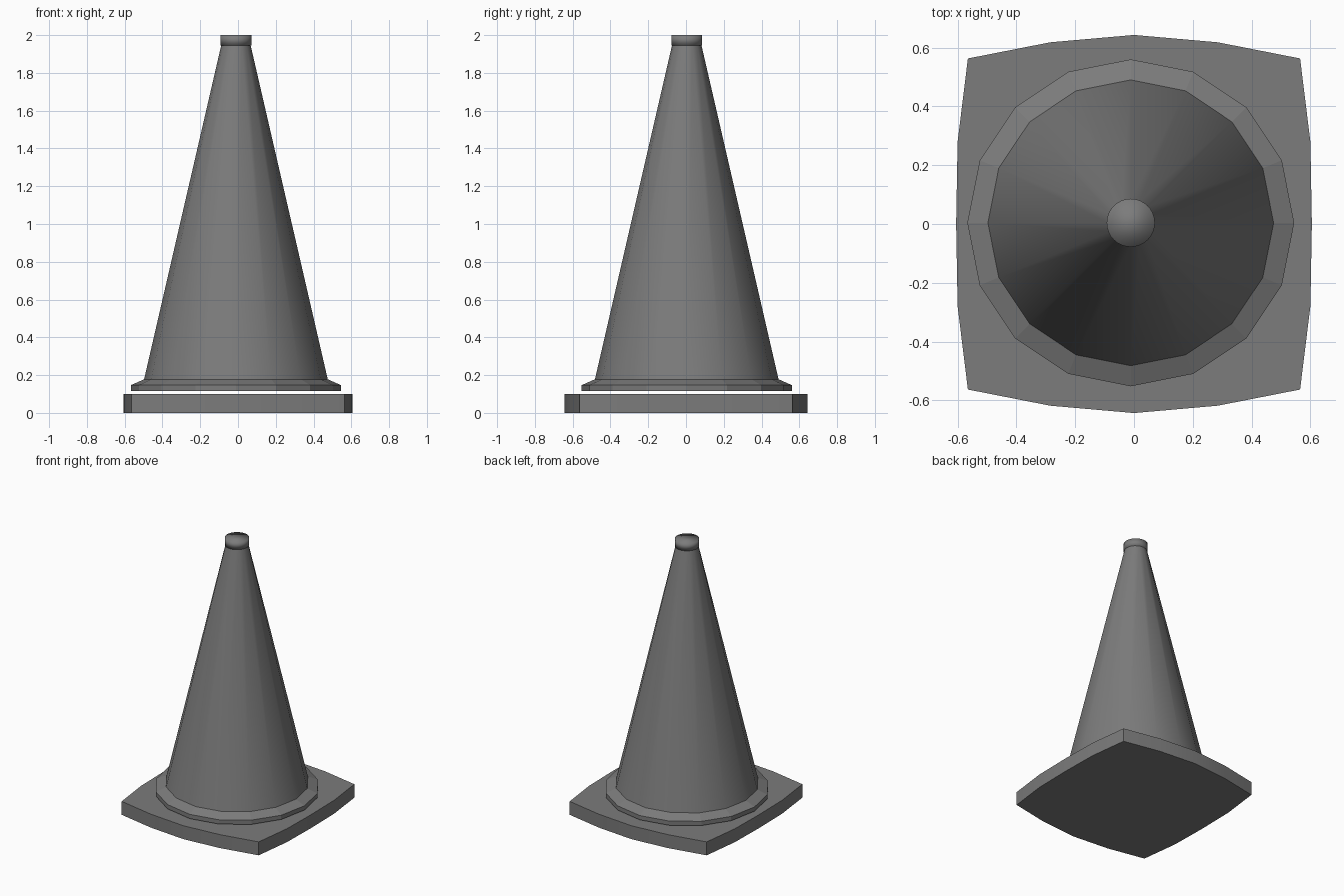
import bpy
import math

if "Cube" in bpy.data.objects:
    bpy.data.objects.remove(bpy.data.objects["Cube"], do_unlink=True)

# Single grey used on every part
grey = bpy.data.materials.new("dark_grey")
grey.use_nodes = True
COLOUR = (0.2, 0.2, 0.2, 1)
grey.diffuse_color = COLOUR
grey.node_tree.nodes["Principled BSDF"].inputs["Base Color"].default_value = COLOUR

AXIS = (-0.011, 0.004, 0)  # the cone sits slightly off the plate centre


def loft(name, rings, smooth_angle=None, location=(0, 0, 0)):
    """Join stacked rings of points into a closed solid."""
    n = len(rings[0])
    verts = [p for ring in rings for p in ring]
    faces = [tuple(reversed(range(n)))]
    for k in range(len(rings) - 1):
        for i in range(n):
            j = (i + 1) % n
            faces.append((k * n + i, k * n + j, (k + 1) * n + j, (k + 1) * n + i))
    faces.append(tuple(range((len(rings) - 1) * n, len(rings) * n)))
    mesh = bpy.data.meshes.new(name)
    mesh.from_pydata(verts, [], faces)
    mesh.materials.append(grey)
    obj = bpy.data.objects.new(name, mesh)
    obj.location = location
    bpy.context.collection.objects.link(obj)
    if smooth_angle:
        bpy.ops.object.select_all(action="DESELECT")
        obj.select_set(True)
        bpy.context.view_layer.objects.active = obj
        bpy.ops.object.shade_smooth_by_angle(angle=math.radians(smooth_angle))
    return obj


def turned(name, profile, sides, smooth_angle=None):
    """Turn a (radius, height) profile around the cone axis."""
    angles = [math.tau * i / sides for i in range(sides)]
    rings = [[(r * math.cos(a), r * math.sin(a), z) for a in angles] for r, z in profile]
    return loft(name, rings, smooth_angle, AXIS)


# Base plate: square with bowed sides, one quarter turned into the full outline
quarter = [(0.605, 0), (0.6, 0.28), (0.565, 0.563), (0.285, 0.618), (0, 0.643)]
half = quarter + [(-x, y) for x, y in reversed(quarter[:-1])]
outline = half + [(x, -y) for x, y in reversed(half[1:-1])]
loft("base_plate", [[(x, y, z) for x, y in outline] for z in (0, 0.1)], 30)

# Faceted collar, floating just above the plate
turned("collar", [(0.556, 0.115), (0.556, 0.147), (0.486, 0.178)], 16)

# Tapered body
turned("cone_body", [(0.486, 0.178), (0.077, 1.95)], 16, 30)

# Rounded-looking tip cap
turned("tip_cap", [(0.082, 1.945), (0.082, 2.0)], 32, 120)
